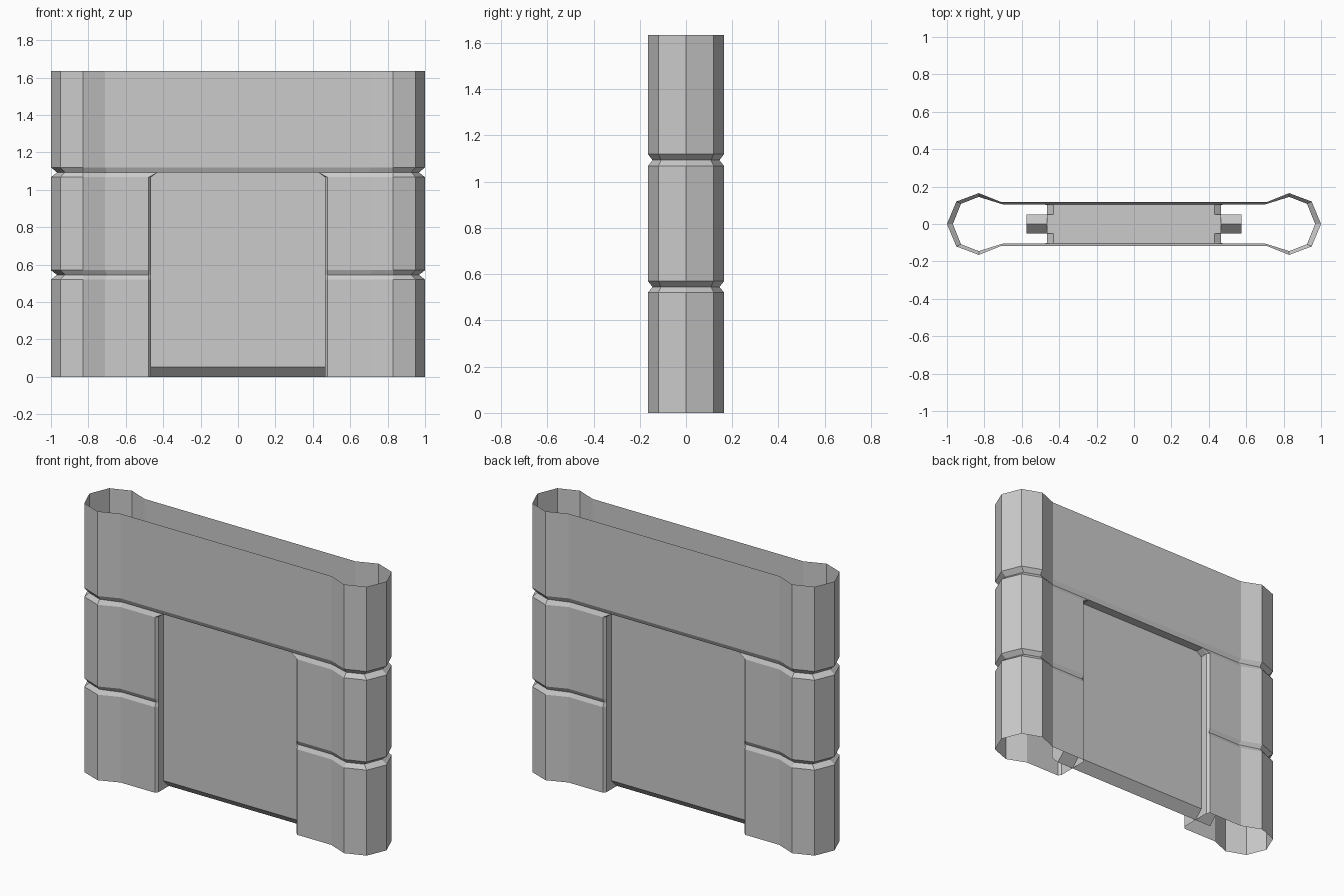
import bpy, bmesh

if "Cube" in bpy.data.objects:
    bpy.data.objects.remove(bpy.data.objects["Cube"])


def make_object(name, bm):
    bmesh.ops.remove_doubles(bm, verts=bm.verts, dist=0.0001)
    mesh = bpy.data.meshes.new(name)
    bm.to_mesh(mesh)
    bm.free()
    obj = bpy.data.objects.new(name, mesh)
    bpy.context.collection.objects.link(obj)
    return obj


def mirror(obj, x=True, y=False):
    m = obj.modifiers.new("mirror", 'MIRROR')
    m.use_axis = (x, y, False)
    m.merge_threshold = 0.0005


def prism(name, profile, x0, x1):
    """Extrude a (y, z) profile along x."""
    bm = bmesh.new()
    face = bm.faces.new([bm.verts.new((x0, y, z)) for y, z in profile])
    ext = bmesh.ops.extrude_face_region(bm, geom=[face], use_keep_orig=True)
    for v in ext["geom"]:
        if isinstance(v, bmesh.types.BMVert):
            v.co.x = x1
    bmesh.ops.recalc_face_normals(bm, faces=bm.faces)
    return make_object(name, bm)


# Wall shell: one quarter, open at top and bottom, mirrored in x and y
FULL = [(1, 0), (.95, -.12), (.83, -.165), (.71, -.117)]
VALLEY = [(.968, 0), (.925, -.108), (.83, -.145), (.702, -.105)]
JAMB = [(.465, -.10), (.465, 0)]
CORNER = [(.43, -.10), (.43, 0)]
full_low = FULL + [(.478, -.117)] + JAMB
valley_low = VALLEY + [(.478, -.105)] + JAMB
valley_door_top = VALLEY + [(.43, -.105)] + CORNER
valley_high = VALLEY + [(.43, -.105), (0, -.105)]
full_high = FULL + [(.43, -.117), (0, -.117)]

lower = [(0, full_low), (.52, full_low), (.545, valley_low), (.57, full_low),
         (1.067, full_low), (1.093, valley_door_top)]
upper = [(1.093, valley_high), (1.12, full_high), (1.635, full_high)]

bm = bmesh.new()
for levels in (lower, upper):
    rows = [[bm.verts.new((x, y, z)) for x, y in pts] for z, pts in levels]
    for a, b in zip(rows, rows[1:]):
        for i in range(len(a) - 1):
            bm.faces.new((a[i], b[i], b[i + 1], a[i + 1]))
# Underside of the lintel above the doorway
soffit = [(.43, -.105), (0, -.105), (0, 0), (.43, 0), (.43, -.10)]
bm.faces.new([bm.verts.new((x, y, 1.093)) for x, y in soffit])
mirror(make_object("gate_wall", bm), True, True)

# Door panel with a wedge-shaped bottom edge
T = .052
prism("door_panel", [(0, 0), (T, T), (T, 1.092), (-T, 1.092), (-T, T)], -.465, .465)

# Door edges hidden in the wall on both sides, wedge-shaped at top and bottom
tongue = prism("door_edge", [(0, 0), (T, T), (T, 1.04), (0, 1.092), (-T, 1.04), (-T, T)],
               .465, .575)
mirror(tongue)
